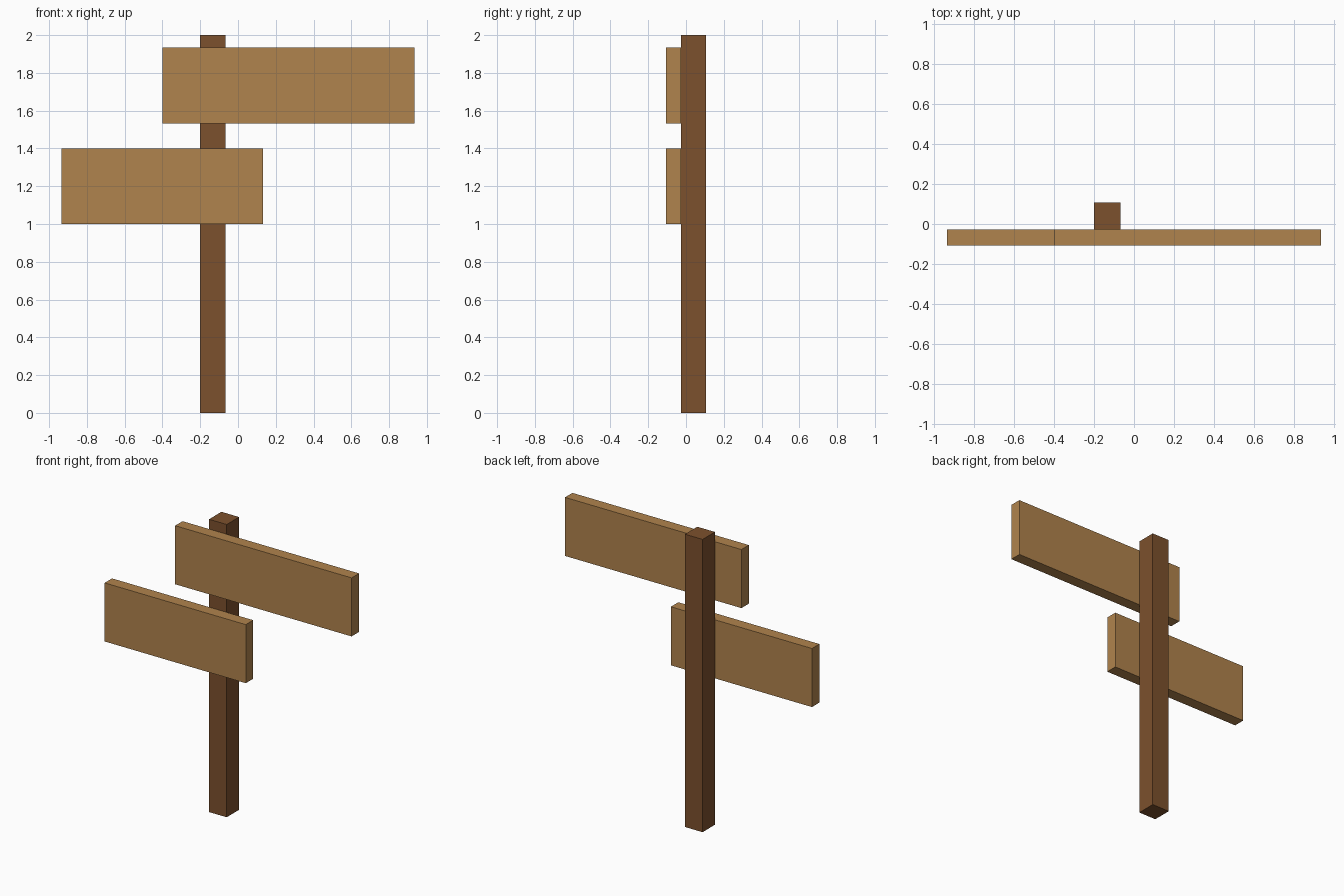
import bpy
import bmesh
from mathutils import Vector

if "Cube" in bpy.data.objects:
    bpy.data.objects.remove(bpy.data.objects["Cube"])


def material(name, rgb):
    m = bpy.data.materials.new(name)
    m.diffuse_color = (*rgb, 1.0)
    m.use_nodes = True
    m.node_tree.nodes["Principled BSDF"].inputs["Base Color"].default_value = m.diffuse_color
    return m


def box(name, lo, hi, mat):
    """Axis-aligned box between two corners."""
    lo, hi = Vector(lo), Vector(hi)
    bm = bmesh.new()
    bmesh.ops.create_cube(bm, size=1.0)
    bmesh.ops.scale(bm, vec=hi - lo, verts=bm.verts)
    mesh = bpy.data.meshes.new(name)
    bm.to_mesh(mesh)
    bm.free()
    mesh.materials.append(mat)
    obj = bpy.data.objects.new(name, mesh)
    obj.location = (lo + hi) / 2
    bpy.context.collection.objects.link(obj)
    return obj


dark_wood = material("dark wood", (0.202, 0.082, 0.026))
light_wood = material("light wood", (0.434, 0.227, 0.074))

# Upright post
box("post", (-0.2, -0.0267, 0), (-0.0667, 0.1067, 2), dark_wood)

# Sign boards fixed to the front of the post: name, x range, bottom height
for name, x0, x1, z in (("upper_board", -0.4, 0.9333, 1.5333),
                        ("lower_board", -0.9333, 0.1333, 1.0)):
    box(name, (x0, -0.1067, z), (x1, -0.0267, z + 0.4), light_wood)
